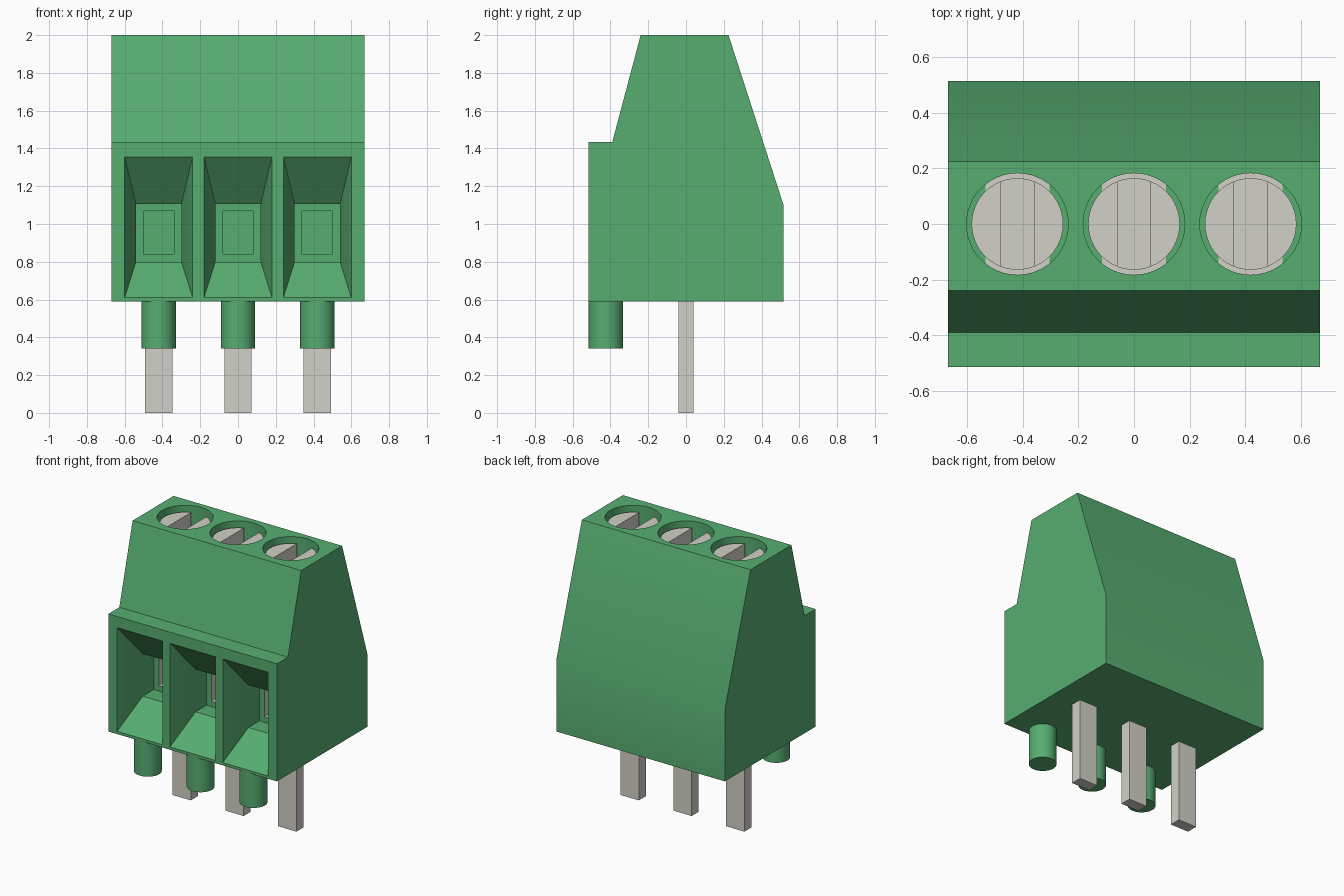
import bpy, bmesh, math
from mathutils import Matrix, Vector

cube = bpy.data.objects.get("Cube")
if cube:
    bpy.data.objects.remove(cube, do_unlink=True)


def material(name, rgb):
    m = bpy.data.materials.new(name)
    m.use_nodes = True
    color = (*rgb, 1)
    m.diffuse_color = color
    m.node_tree.nodes["Principled BSDF"].inputs["Base Color"].default_value = color
    return m


GREEN = material("green plastic", (0.095, 0.42, 0.166))
METAL = material("grey metal", (0.645, 0.638, 0.571))
PITCH = 0.42
COLUMNS = {"right": -PITCH, "middle": 0, "left": PITCH}
SEAT_Z = 0.59      # underside of the housing
STEP_Y = -0.185    # where the wire pocket starts


def finish(name, bm, *mats):
    bmesh.ops.recalc_face_normals(bm, faces=bm.faces)
    mesh = bpy.data.meshes.new(name)
    bm.to_mesh(mesh)
    bm.free()
    ob = bpy.data.objects.new(name, mesh)
    bpy.context.collection.objects.link(ob)
    for m in mats:
        mesh.materials.append(m)
    return ob


def loft(name, rings, *mats):
    """Closed solid through rings of equal point count."""
    bm = bmesh.new()
    loops = [[bm.verts.new(p) for p in ring] for ring in rings]
    n = len(loops[0])
    for a, b in zip(loops, loops[1:]):
        for i in range(n):
            j = (i + 1) % n
            bm.faces.new((a[i], a[j], b[j], b[i]))
    bm.faces.new(loops[0])
    bm.faces.new(loops[-1])
    return finish(name, bm, *mats)


def box(name, center, size, mat):
    bm = bmesh.new()
    bmesh.ops.create_cube(bm, size=1, matrix=Matrix.Translation(center) @ Matrix.Diagonal((*size, 1)))
    return finish(name, bm, mat)


def cylinder(name, x, y, z0, z1, r, mat):
    bm = bmesh.new()
    bmesh.ops.create_cone(bm, cap_ends=True, segments=48, radius1=r, radius2=r, depth=z1 - z0,
                          matrix=Matrix.Translation((x, y, (z0 + z1) / 2)))
    return finish(name, bm, mat)


def cut(ob, cutter):
    cutter.hide_render = True
    mod = ob.modifiers.new("cut", "BOOLEAN")
    mod.operation = "DIFFERENCE"
    mod.solver = "EXACT"
    mod.object = cutter
    bpy.ops.object.select_all(action="DESELECT")
    bpy.context.view_layer.objects.active = ob
    ob.select_set(True)
    bpy.ops.object.modifier_apply(modifier=mod.name)
    bpy.data.objects.remove(cutter, do_unlink=True)


def smooth(ob):
    bpy.ops.object.select_all(action="DESELECT")
    bpy.context.view_layer.objects.active = ob
    ob.select_set(True)
    bpy.ops.object.shade_smooth_by_angle(angle=math.radians(30))


# Housing: side profile swept across the width
profile = [(-0.515, SEAT_Z), (-0.515, 1.435), (-0.39, 1.435), (-0.24, 2),
           (0.225, 2), (0.515, 1.105), (0.515, SEAT_Z)]
housing = loft("housing", [[(x, y, z) for y, z in profile] for x in (-0.67, 0.67)], GREEN, METAL)

# Wire entries (funnel, throat, pocket) and screw wells
outer, inner, pocket = (0.18, 0.61, 1.355), (0.12, 0.80, 1.105), (0.08, 0.84, 1.07)
stations = [(-0.6, outer), (-0.515, outer), (-0.31, inner),
            (STEP_Y, inner), (STEP_Y, pocket), (0.12, pocket)]
for x in COLUMNS.values():
    rings = [[(x - w, y, lo), (x + w, y, lo), (x + w, y, hi), (x - w, y, hi)]
             for y, (w, lo, hi) in stations]
    cut(housing, loft("entry_cutter", rings, GREEN))
    cut(housing, cylinder("well_cutter", x, 0, 1.3, 2.1, 0.183, GREEN))

# Metal lining on the pocket walls
for face in housing.data.polygons:
    c = face.center
    in_column = any(abs(c.x - x) < 0.09 for x in COLUMNS.values())
    lining = (in_column and STEP_Y < c.y < 0.11 and 0.83 < c.z < 1.08
              and abs(face.normal.y) < 0.5)
    face.material_index = 1 if lining else 0
smooth(housing)

# Metal parts and locating pegs for each pole
for side, x in COLUMNS.items():
    screw = cylinder(side + "_screw", x, 0, 1.25, 1.96, 0.165, METAL)
    cut(screw, box("slot_cutter", Vector((x, 0, 1.94)), (0.12, 0.5, 0.2), METAL))
    smooth(screw)
    box(side + "_clamp", Vector((x, 0, 1.255)), (0.23, 0.366, 0.1), METAL)
    box(side + "_pin", Vector((x, 0, 0.3)), (0.145, 0.08, 0.6), METAL)
    smooth(cylinder(side + "_peg", x, -0.424, 0.34, SEAT_Z + 0.005, 0.091, GREEN))
